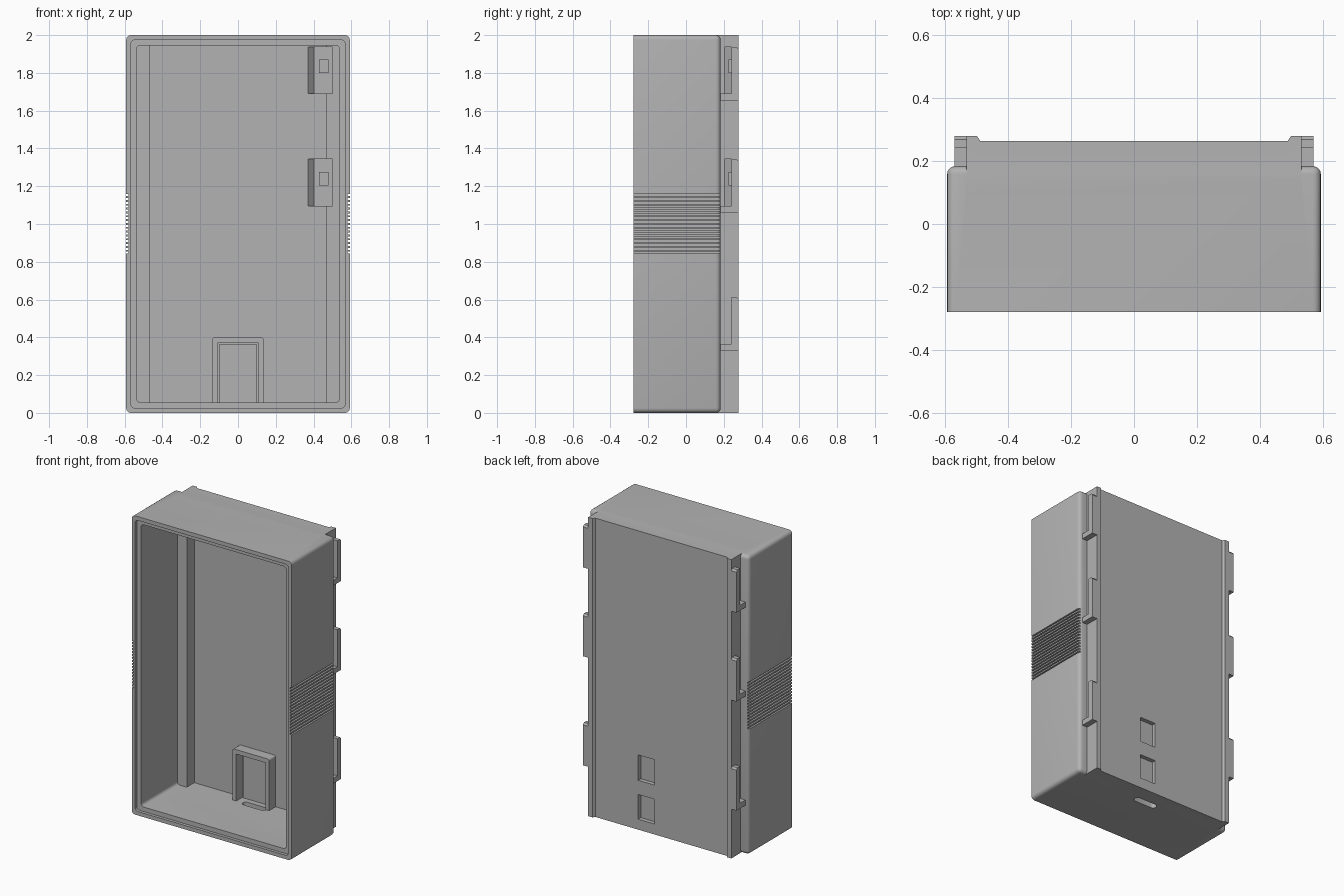
import bpy, bmesh, math
from mathutils import Vector

cube = bpy.data.objects.get("Cube")
if cube:
    bpy.data.objects.remove(cube, do_unlink=True)

grey = bpy.data.materials.new("neutral_grey")
grey.use_nodes = True
COLOUR = (0.45, 0.45, 0.45, 1)
grey.diffuse_color = COLOUR
grey.node_tree.nodes["Principled BSDF"].inputs["Base Color"].default_value = COLOUR


def finish(name, bm):
    bmesh.ops.recalc_face_normals(bm, faces=bm.faces)
    mesh = bpy.data.meshes.new(name)
    bm.to_mesh(mesh)
    bm.free()
    mesh.materials.append(grey)
    obj = bpy.data.objects.new(name, mesh)
    bpy.context.collection.objects.link(obj)
    return obj


def add_box(bm, x, y, z):
    """Add a box given its (min, max) along each axis."""
    verts = bmesh.ops.create_cube(bm, size=1)["verts"]
    for v in verts:
        v.co = [r[0] if c < 0 else r[1] for c, r in zip(v.co, (x, y, z))]
    return verts


def box(name, x, y, z, radius=0, along=1, segments=4):
    """Box with the edges parallel to one axis rounded."""
    bm = bmesh.new()
    add_box(bm, x, y, z)
    if radius:
        edges = [e for e in bm.edges
                 if abs((e.verts[0].co - e.verts[1].co).normalized()[along]) > 0.9]
        bmesh.ops.bevel(bm, geom=edges, offset=radius, segments=segments,
                        profile=0.5, affect='EDGES')
    return finish(name, bm)


def prism(name, profile, z):
    """Extrude an xy profile along z."""
    bm = bmesh.new()
    face = bm.faces.new([bm.verts.new((px, py, z[0])) for px, py in profile])
    ext = bmesh.ops.extrude_face_region(bm, geom=[face])["geom"]
    bmesh.ops.translate(bm, vec=(0, 0, z[1] - z[0]),
                        verts=[g for g in ext if isinstance(g, bmesh.types.BMVert)])
    return finish(name, bm)


def combine(target, tool, operation='DIFFERENCE'):
    """Apply a boolean and drop the tool."""
    mod = target.modifiers.new("bool", 'BOOLEAN')
    mod.operation, mod.solver, mod.object = operation, 'EXACT', tool
    bpy.context.view_layer.objects.active = target
    bpy.ops.object.modifier_apply(modifier=mod.name)
    bpy.data.objects.remove(tool, do_unlink=True)


FRONT, SHOULDER, PLATE, BACK = -0.278, 0.183, 0.263, 0.278
FLOOR = 0.205
TABS = (1.655, 1.06, 0.33)

# Main shell with rounded corners and a softened back shoulder
bm = bmesh.new()
add_box(bm, (-0.592, 0.592), (FRONT, SHOULDER), (0, 2))
edges = [e for e in bm.edges if all(v.co.y > FRONT + 0.01 for v in e.verts)
         or abs(e.verts[0].co.y - e.verts[1].co.y) > 0.1]
bmesh.ops.bevel(bm, geom=edges, offset=0.025, segments=4, profile=0.5, affect='EDGES')
shell = finish("case_shell", bm)

# Raised back plate flanked by full-height rails
half = [(0.53, 0.1), (0.53, BACK), (0.497, BACK), (0.487, PLATE)]
profile = half + [(-x, y) for x, y in reversed(half)]
combine(shell, prism("back_plate", profile, (0, 2)), 'UNION')

# Stepped rim, main cavity and deeper back cavity
combine(shell, box("rim_cut", (-0.567, 0.567), (-0.4, FRONT + 0.02), (0.026, 1.974), 0.02))
combine(shell, box("cavity_cut", (-0.537, 0.537), (-0.4, 0.125), (0.056, 1.945), 0.02))
combine(shell, box("deep_cut", (-0.467, 0.467), (0, FLOOR), (0.056, 1.945)))

# Latch pockets inside, open through the side wall below the tabs
for base in TABS[:2]:
    z = (base + 0.035, base + 0.283)
    ramp = [(0.37, FLOOR - 0.02), (0.37, FLOOR), (0.403, 0.24), (0.50, 0.24), (0.50, 0)]
    ramp.append((0.40, 0))
    combine(shell, prism("pocket_cut", ramp, z))
    combine(shell, box("window_cut", (0.45, 0.7), (FLOOR, 0.24), z))

# Grip grooves on both sides
bm = bmesh.new()
COUNT, PITCH = 16, 0.0203
for i in range(COUNT):
    z = 0.843 + i * PITCH
    for s in (-1, 1):
        add_box(bm, sorted((s * 0.58, s * 0.7)), (-0.4, 0.19), (z, z + PITCH / 2))
combine(shell, finish("grip_cut", bm))

# Shallow recesses in the back and the cable slot below
for z in ((0.07, 0.235), (0.33, 0.50)):
    combine(shell, box("recess_cut", (0.05, 0.17), (0.235, 0.4), z))
combine(shell, box("cable_slot_cut", (-0.06, 0.11), (0.115, 0.16), (-0.1, 0.1), 0.0215, 2))

# Hooked tabs with stops on both rails
for side, s in (("left", 1), ("right", -1)):
    for i, base in enumerate(TABS):
        bm = bmesh.new()
        top = base + 0.283
        outline = [(0.16, base), (BACK, base), (BACK, top - 0.012),
                   (BACK - 0.01, top), (0.24, top), (0.24, base + 0.035), (0.16, base + 0.035)]
        face = bm.faces.new([bm.verts.new((s * 0.525, y, z)) for y, z in outline])
        ext = bmesh.ops.extrude_face_region(bm, geom=[face])["geom"]
        bmesh.ops.translate(bm, vec=Vector((s * 0.043, 0, 0)),
                            verts=[g for g in ext if isinstance(g, bmesh.types.BMVert)])
        finish(f"{side}_tab_{i + 1}", bm)

# Small latch blocks in the inner pockets
for i, base in enumerate(TABS[:2]):
    box(f"latch_block_{i + 1}", (0.43, 0.478), (0.225, 0.243), (base + 0.145, base + 0.215))

# Flared frame around the connector bay
frame = box("connector_frame", (-0.135, 0.135), (0.135, FLOOR + 0.01), (0.04, 0.40), 0.012)
combine(frame, box("frame_cut", (-0.108, 0.108), (0, 0.3), (-0.1, 0.37)))
box("bay_panel", (-0.1, 0.1), (FLOOR - 0.008, FLOOR + 0.002), (0.05, 0.362))

# Smooth the rounded edges
bpy.ops.object.select_all(action='DESELECT')
for obj in (shell, frame):
    obj.select_set(True)
bpy.context.view_layer.objects.active = shell
bpy.ops.object.shade_smooth_by_angle(angle=math.radians(30))
